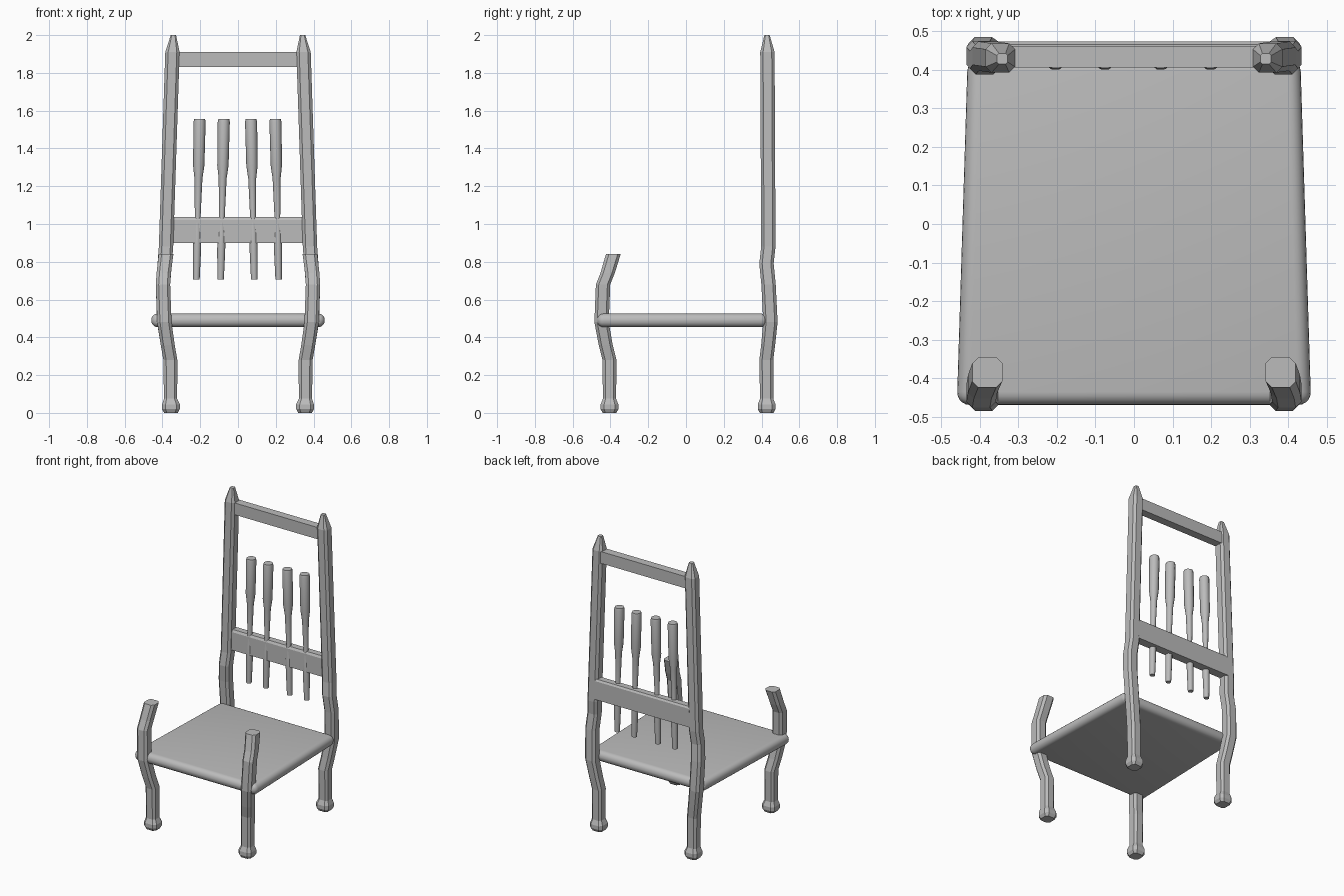
import bpy, bmesh, math

cube = bpy.data.objects.get("Cube")
if cube:
    bpy.data.objects.remove(cube, do_unlink=True)

grey = bpy.data.materials.new("plain grey")
grey.use_nodes = True
grey.diffuse_color = (0.5, 0.5, 0.5, 1)
grey.node_tree.nodes["Principled BSDF"].inputs["Base Color"].default_value = (0.5, 0.5, 0.5, 1)


def finish(name, bm, smooth=False):
    bmesh.ops.recalc_face_normals(bm, faces=bm.faces[:])
    mesh = bpy.data.meshes.new(name)
    bm.to_mesh(mesh)
    bm.free()
    mesh.materials.append(grey)
    obj = bpy.data.objects.new(name, mesh)
    bpy.context.collection.objects.link(obj)
    if smooth:
        bpy.ops.object.select_all(action="DESELECT")
        obj.select_set(True)
        bpy.context.view_layer.objects.active = obj
        bpy.ops.object.shade_smooth_by_angle(angle=math.radians(40))
    return obj


def loft(name, rings, smooth=False):
    """Skin a stack of horizontal rings and cap both ends."""
    bm = bmesh.new()
    loops = [[bm.verts.new(p) for p in ring] for ring in rings]
    n = len(loops[0])
    for low, high in zip(loops, loops[1:]):
        for i in range(n):
            j = (i + 1) % n
            bm.faces.new((low[i], low[j], high[j], high[i]))
    bm.faces.new(loops[0])
    bm.faces.new(loops[-1])
    return finish(name, bm, smooth)


def chamfered_square(x, y, z, half):
    c = half * 0.6
    corners = [(half, -c), (half, c), (c, half), (-c, half),
               (-half, c), (-half, -c), (-c, -half), (c, -half)]
    return [(x + dx, y + dy, z) for dx, dy in corners]


def circle(x, y, z, r, n=10):
    return [(x + r * math.cos(math.tau * i / n), y + r * math.sin(math.tau * i / n), z)
            for i in range(n)]


# Legs: stations of (x, y, z, half width), mirrored to both sides
front_leg = [(.355, -.405, 0, .036), (.355, -.405, .02, .047), (.355, -.405, .045, .047),
             (.357, -.405, .075, .035), (.358, -.405, .28, .037), (.372, -.425, .36, .037),
             (.390, -.447, .48, .038), (.397, -.439, .68, .038), (.393, -.415, .74, .038),
             (.381, -.385, .84, .039)]
back_post = [(.355, .427, 0, .036), (.355, .427, .02, .047), (.355, .427, .045, .047),
             (.357, .427, .075, .035), (.358, .425, .28, .037), (.372, .435, .36, .037),
             (.391, .447, .48, .038), (.397, .437, .68, .038), (.388, .426, .79, .038),
             (.381, .436, .88, .038), (.347, .431, 1.91, .038), (.342, .429, 2.0, .014)]
for side, sign in (("left", 1), ("right", -1)):
    for part, path in (("front_leg", front_leg), ("back_post", back_post)):
        loft(f"{part}_{side}", [chamfered_square(sign * x, y, z, h) for x, y, z, h in path])

# Seat: tapered slab with a rounded rim
bm = bmesh.new()
bmesh.ops.create_cube(bm, size=1)
for v in bm.verts:
    front = v.co.y < 0
    v.co = (math.copysign(.46 if front else .432, v.co.x),
            -.47 if front else .43,
            .49 + v.co.z * .072)
bmesh.ops.bevel(bm, geom=bm.edges[:], offset=.034, offset_type="OFFSET",
                segments=5, profile=.5, affect="EDGES")
finish("seat", bm, smooth=True)


# Rails: side profile (y, z) run between the posts
def rail(name, profile, half_bottom, half_top):
    z0, z1 = min(p[1] for p in profile), max(p[1] for p in profile)
    bm = bmesh.new()
    ends = []
    for sign in (-1, 1):
        ends.append([bm.verts.new((sign * (half_bottom + (half_top - half_bottom)
                                           * (z - z0) / (z1 - z0)), y, z))
                     for y, z in profile])
    n = len(profile)
    for i in range(n):
        j = (i + 1) % n
        bm.faces.new((ends[0][i], ends[0][j], ends[1][j], ends[1][i]))
    for loop in ends:
        bm.faces.new(loop)
    finish(name, bm)


rail("top_rail", [(.407, 1.83), (.462, 1.83), (.462, 1.91), (.407, 1.91)], .33, .325)
rail("lower_rail", [(.416, .9), (.474, .9), (.474, 1.025), (.466, 1.037),
                    (.424, 1.037), (.416, 1.022)], .36, .355)

# Turned spindles, slightly fanned
turning = [(.705, .017), (.85, .021), (.95, .022), (1.03, .015), (1.24, .021),
           (1.31, .030), (1.54, .032), (1.555, .029)]
for number, (x_low, x_high) in enumerate(((-.22, -.203), (-.092, -.075),
                                          (.086, .069), (.215, .198)), 1):
    rings = []
    for z, r in turning:
        t = (z - .705) / .85
        rings.append(circle(x_low + (x_high - x_low) * t, .432, z, r))
    loft(f"spindle_{number}", rings, smooth=True)
